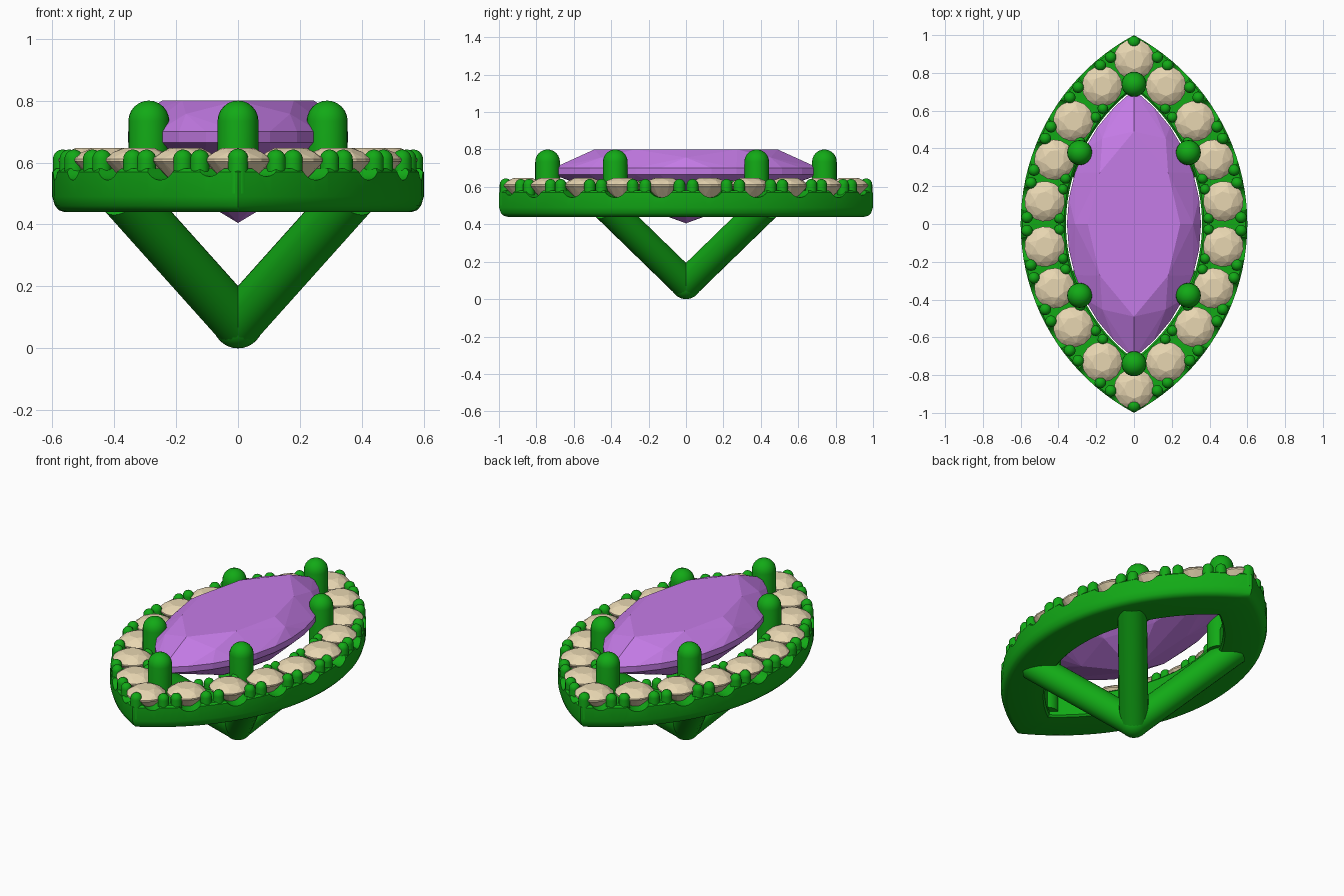
import bpy, bmesh
from math import sin, cos, asin, pi
from mathutils import Vector, Matrix

if "Cube" in bpy.data.objects:
    bpy.data.objects.remove(bpy.data.objects["Cube"])

CX, R = -0.533, 1.133          # arc centre and radius of the outer marquise outline


def material(name, col):
    m = bpy.data.materials.new(name)
    m.diffuse_color = (*col, 1)
    m.use_nodes = True
    m.node_tree.nodes["Principled BSDF"].inputs["Base Color"].default_value = m.diffuse_color
    return m


METAL = material("green_metal", (0.006, 0.40, 0.008))
PURPLE = material("purple_gem", (0.56, 0.20, 0.80))
CREAM = material("cream_stone", (0.80, 0.67, 0.44))


def finish(name, bm, mat, smooth=True):
    bmesh.ops.recalc_face_normals(bm, faces=bm.faces[:])
    me = bpy.data.meshes.new(name)
    bm.to_mesh(me)
    bm.free()
    ob = bpy.data.objects.new(name, me)
    bpy.context.collection.objects.link(ob)
    me.materials.append(mat)
    if smooth:
        shade(ob)
    return ob


def shade(ob):
    bpy.ops.object.select_all(action='DESELECT')
    ob.select_set(True)
    bpy.context.view_layer.objects.active = ob
    bpy.ops.object.shade_smooth_by_angle(angle=0.6)


def arc(radius, t):
    return CX + radius * cos(t), radius * sin(t)


def marquise(radius, n):
    """Pointed oval made of two mirrored arcs, counter-clockwise."""
    a = asin((radius ** 2 - CX ** 2) ** 0.5 / radius)
    right = [arc(radius, -a + 2 * a * i / n) for i in range(n)]
    return right + [(-x, -y) for x, y in right]


def capsule(bm, x, y, z0, z1, r, seg=16):
    """Upright post with a domed top."""
    prof = [(r, z0)] + [(r * cos(a), z1 - r + r * sin(a))
                        for a in [pi / 2 * i / 6 for i in range(6)]]
    rings = [[bm.verts.new((x + q * cos(2 * pi * k / seg), y + q * sin(2 * pi * k / seg), z))
              for k in range(seg)] for q, z in prof]
    for a, b in zip(rings, rings[1:]):
        for k in range(seg):
            j = (k + 1) % seg
            bm.faces.new((a[k], a[j], b[j], b[k]))
    tip = bm.verts.new((x, y, z1))
    for k in range(seg):
        bm.faces.new((rings[-1][k], rings[-1][(k + 1) % seg], tip))
    bm.faces.new(rings[0][::-1])


def rod(bm, p, q, r, seg=24):
    """Round bar from p to q."""
    p, q = Vector(p), Vector(q)
    d = q - p
    m = Matrix.Translation((p + q) / 2) @ d.to_track_quat('Z', 'Y').to_matrix().to_4x4()
    bmesh.ops.create_cone(bm, cap_ends=True, segments=seg, radius1=r, radius2=r,
                          depth=d.length, matrix=m)


def hull(bm, pts):
    vs = [bm.verts.new(p) for p in pts]
    bmesh.ops.convex_hull(bm, input=vs)


# Stone and gap angles along one quarter of the halo
stone_t = [asin(y / 1.013) for y in (0.12, 0.34, 0.545, 0.73)]
gap_t = [0.0] + [(a + b) / 2 for a, b in zip(stone_t, stone_t[1:])] + [0.90]
quads = [(sx, sy) for sx in (1, -1) for sy in (1, -1)]

# Halo band: cross-section swept round the marquise
section = [(0.04, 0.44), (0.022, 0.446), (0.009, 0.46), (0, 0.49), (0, 0.57), (0.01, 0.58),
           (0.23, 0.58), (0.24, 0.57), (0.24, 0.45), (0.23, 0.44)]
bm = bmesh.new()
rings = [[bm.verts.new((x, y, z)) for x, y in marquise(R - d, 40)] for d, z in section]
for i, a in enumerate(rings):
    b = rings[(i + 1) % len(rings)]
    for k in range(len(a)):
        j = (k + 1) % len(a)
        bm.faces.new((a[k], a[j], b[j], b[k]))
halo = finish("halo_band", bm, METAL, False)

# Round scallops cut in the outer wall in front of every small stone
bm = bmesh.new()
for sx, sy in quads:
    for t in stone_t:
        (x0, y0), (x1, y1) = arc(R - 0.10, t), arc(R + 0.06, t)
        rod(bm, (sx * x0, sy * y0, 0.615), (sx * x1, sy * y1, 0.615), 0.072)
    rod(bm, (sx * 0.04, sy * 0.90, 0.605), (sx * 0.16, sy * 1.00, 0.605), 0.05)
cutter = finish("scallop_cutter", bm, METAL, False)
cutter.hide_render = True
mod = halo.modifiers.new("scallops", 'BOOLEAN')
mod.operation, mod.object, mod.solver = 'DIFFERENCE', cutter, 'EXACT'
bpy.context.view_layer.objects.active = halo
bpy.ops.object.modifier_apply(modifier=mod.name)
bpy.data.objects.remove(cutter)
shade(halo)

# Paired bead prongs between the small stones, outer and inner
bm = bmesh.new()
for sx, sy in quads:
    for i, t in enumerate(gap_t):
        for s in (-1, 1):
            if i == 0 and s < 0:
                continue                      # the mirrored quarter makes this one
            x, y = arc(R - 0.033, t + s * 0.036 / R)
            capsule(bm, sx * x, sy * y, 0.50, 0.642, 0.031, 12)
            if i < 4:
                x, y = arc(R - 0.205, t + s * 0.030 / 0.93)
                capsule(bm, sx * x, sy * y, 0.50, 0.635, 0.028, 12)
for sy in (1, -1):
    capsule(bm, 0, sy * 0.963, 0.50, 0.645, 0.033)
finish("bead_prongs", bm, METAL)


# Small round brilliant stones
def small_stone(bm, x, y, turn):
    pts = [(x, y, 0.49)]
    for r, z, n, o in ((0.052, 0.647, 8, 0), (0.085, 0.632, 8, 0.5),
                       (0.107, 0.612, 16, 0), (0.107, 0.604, 16, 0), (0.062, 0.553, 8, 0.5)):
        for k in range(n):
            a = turn + 2 * pi * (k + o) / n
            pts.append((x + r * cos(a), y + r * sin(a), z))
    hull(bm, pts)


bm = bmesh.new()
for sx, sy in quads:
    for t in stone_t:
        x, y = arc(1.013, t)
        small_stone(bm, sx * x, sy * y, sx * sy * t)
for sy in (1, -1):
    small_stone(bm, 0, sy * 0.872, 0)
finish("halo_stones", bm, CREAM, False)

# Large marquise centre gem: table, crown, girdle, pavilion and culet
bm = bmesh.new()
pts = [(0, 0, 0.405)]
outline = marquise(R - 0.245, 12)
for s, z, step, off in ((0.69, 0.80, 3, 0), (0.88, 0.757, 4, 2), (1, 0.70, 1, 0),
                        (1, 0.665, 1, 0), (0.60, 0.532, 4, 2)):
    pts += [(x * s, y * s, z) for x, y in outline[off::step]]
hull(bm, pts)
finish("centre_gem", bm, PURPLE, False)

# Six tall prongs holding the gem
bm = bmesh.new()
for x, y in [(sx * 0.288, sy * 0.378) for sx, sy in quads] + [(0, 0.74), (0, -0.74)]:
    capsule(bm, x, y, 0.47, 0.80, 0.066, 24)
finish("gem_prongs", bm, METAL)

# Four basket struts meeting in a rounded foot
bm = bmesh.new()
for sx, sy in quads:
    rod(bm, (0, 0, 0.082), (sx * 0.37, sy * 0.425, 0.495), 0.08)
bmesh.ops.create_uvsphere(bm, u_segments=24, v_segments=16, radius=0.082,
                          matrix=Matrix.Translation((0, 0, 0.082)))
finish("basket_struts", bm, METAL)
